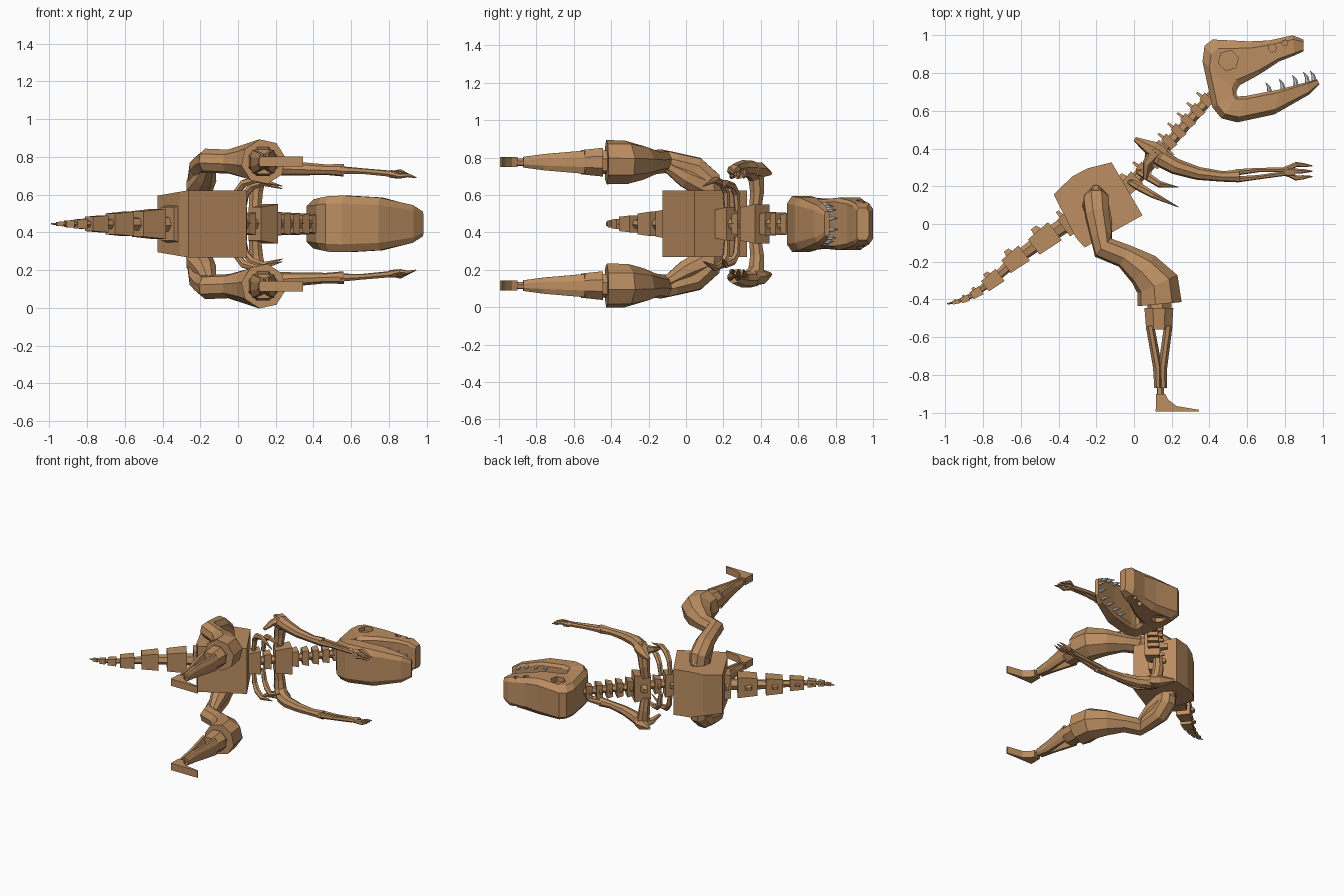
import bpy, bmesh, math
from mathutils import Vector, Matrix

C = 0.445  # height of the symmetry plane (the skeleton lies on its side)


def material(name, col):
    m = bpy.data.materials.new(name)
    m.diffuse_color = (*col, 1)
    return m


BONE = material("bone", (0.50, 0.27, 0.12))
TOOTH = material("tooth", (0.75, 0.75, 0.72))


def finish(name, bm, mat=BONE):
    bmesh.ops.recalc_face_normals(bm, faces=bm.faces)
    me = bpy.data.meshes.new(name)
    bm.to_mesh(me)
    bm.free()
    ob = bpy.data.objects.new(name, me)
    bpy.context.collection.objects.link(ob)
    me.materials.append(mat)
    return ob


def loft(name, rings, mat=BONE):
    bm = bmesh.new()
    vs = [[bm.verts.new(p) for p in r] for r in rings]
    n = len(vs[0])
    for a, b in zip(vs, vs[1:]):
        for i in range(n):
            j = (i + 1) % n
            bm.faces.new((a[i], a[j], b[j], b[i]))
    bm.faces.new(vs[0])
    bm.faces.new(vs[-1])
    return finish(name, bm, mat)


def tube(name, pts, radii, side=1, n=8, flat=(1,), mat=BONE):
    """Tapered tube; pts are x, y, distance from symmetry plane. flat scales it in z."""
    P = [Vector((x, y, C + side * z)) for x, y, z in pts]
    flat = list(flat) + [flat[-1]] * (len(P) - len(flat))
    rings, u, prev = [], None, None
    for i, p in enumerate(P):
        t = (P[min(i + 1, len(P) - 1)] - P[max(i - 1, 0)]).normalized()
        if u is None:
            u = t.orthogonal().normalized()
        else:
            u = prev.rotation_difference(t) @ u
        v = t.cross(u)
        prev = t
        ring = []
        for k in range(n):
            a = 2 * math.pi * (k + 0.5) / n
            o = (u * math.cos(a) + v * math.sin(a)) * radii[i]
            o.z *= flat[i]
            ring.append(p + o)
        rings.append(ring)
    return loft(name, rings, mat)


def plate(name, prof, z0, z1):
    return loft(name, [[(x, y, z) for x, y in prof] for z in (z0, z1)])


def vertebra(name, x, y, ang, length, height, width, spine=0.03, taper=0.85):
    """Tapered block along ang, with a short spine on its upper side."""
    R = Matrix.Translation((x, y, C)) @ Matrix.Rotation(ang, 4, 'Z')
    rings = []
    for u, k in ((-length / 2, taper), (length / 2, 1)):
        h, w = height / 2 * k, width / 2 * k
        rings.append([R @ Vector((u, a * h, b * w)) for a, b in ((-1, -1), (1, -1), (1, 1), (-1, 1))])
    loft(name, rings)
    rings = []
    for v, k in ((height * 0.4, 1), (height / 2 + spine, 0.6)):
        l, w = length * 0.2 * k, width * 0.12 * k
        rings.append([R @ Vector((a * l - v * 0.1, v, b * w)) for a, b in ((-1, -1), (1, -1), (1, 1), (-1, 1))])
    loft(name + "_spine", rings)


# Skull: one C-shaped loft from snout round the back to the jaw tip
sections = [((.898, .978), (.898, .915), .085), ((.84, 1.0), (.85, .893), .11),
            ((.718, .973), (.77, .862), .125), ((.61, .968), (.665, .793), .14),
            ((.416, .978), (.56, .735), .135), ((.374, .945), (.548, .715), .13),
            ((.363, .862), (.543, .705), .13), ((.416, .618), (.543, .69), .14),
            ((.463, .56), (.55, .676), .148), ((.548, .539), (.60, .68), .15),
            ((.744, .581), (.77, .713), .14), ((.93, .687), (.915, .752), .10),
            ((.983, .74), (.972, .766), .065)]
rings = []
for o, i, w in sections:
    o, i = Vector((*o, 0)), Vector((*i, 0))
    ring = []
    for f, k in ((0, .72), (.2, 1), (.88, 1), (1, .85), (1, -.85), (.88, -1), (.2, -1), (0, -.72)):
        p = o.lerp(i, f)
        ring.append((p.x, p.y, C + k * w))
    rings.append(ring)
skull = loft("skull", rings)

# Eye sockets and nostrils
for s in (-1, 1):
    for x, y, r, z in ((.50, .867, .055, .15), (.733, .932, .022, .13), (.80, .96, .016, .125)):
        cut = tube("socket_cutter", [(x, y, z - .05), (x, y, z + .05)], [r, r], s, 6)
        cut.hide_render = True
        cut.hide_viewport = True
        m = skull.modifiers.new("socket", 'BOOLEAN')
        m.operation = 'DIFFERENCE'
        m.solver = 'EXACT'
        m.object = cut

# Teeth along the jaw
for s in (-1, 1):
    for x, y, z in ((.72, .695, .11), (.79, .715, .105), (.86, .735, .095), (.92, .75, .075), (.955, .758, .03)):
        tube("tooth", [(x, y, z), (x - .005, y + .03, z), (x - .022, y + .055, z)],
             [.014, .010, .001], s, 6, mat=TOOTH)

# Pelvis block, narrower at the tail end
pelvis = [(-.426, .157, .15), (-.326, .253, .16), (-.246, .295, .178), (-.119, .327, .178),
          (.045, .046, .178), (-.262, -.125, .178), (-.31, -.07, .17)]
loft("pelvis", [[(x, y, C + s * w) for x, y, w in pelvis] for s in (-1, 1)])

# Tail, back, chest and neck vertebrae with a core running through them
tail = [(-.345, -.0, .07, .13, .21), (-.475, -.08, .14, .12, .16), (-.63, -.19, .12, .10, .13),
        (-.75, -.30, .10, .08, .09), (-.835, -.365, .06, .05, .055), (-.895, -.398, .045, .035, .04),
        (-.945, -.414, .035, .022, .025)]
for k, (x, y, l, h, w) in enumerate(tail):
    a = math.atan2(.11, .145) if k < 4 else math.radians(30 - 8 * (k - 4))
    vertebra("tail_vertebra", x, y, a, l, h, w, h * .2)
tube("tail_core", [(-.3, .04, 0), (-.48, -.08, 0), (-.63, -.19, 0), (-.75, -.30, 0),
                   (-.84, -.367, 0), (-.90, -.40, 0), (-.99, -.424, 0)],
     [.045, .04, .032, .022, .016, .012, .004], n=6)
N = math.radians(46)
vertebra("back_vertebra", -.015, .215, N, .09, .09, .18)
vertebra("back_vertebra", .05, .285, N, .05, .08, .12)
vertebra("chest_block", .13, .365, N, .12, .11, .21, .05)
for k in range(5):
    vertebra("neck_vertebra", .185 + .05 * k, .435 + .055 * k, N, .045, .085 - .003 * k, .125 - .005 * k)
tube("neck_core", [(-.08, .14, 0), (.13, .365, 0), (.44, .71, 0)], [.035, .03, .028], n=6)

for s in (-1, 1):
    # Ribs
    for x, y, k, e in ((0, 0, 1, 0), (.045, .055, .93, .05)):
        tube("rib", [(-.02 + x, .22 + y, .07), (-.005 + x, .215 + y, .17 * k), (.03 + x, .195 + y, .215 * k),
                     (.10 + x * .8, .155 + y, .235 * k), (.235, .09 + y + e, .20 * k)],
             [.016, .02, .022, .018, .002], s, 6)

    # Thigh: leaves the hip sideways, then swings down to a flared knee
    tube("thigh", [(-.20, .13, .15), (-.20, .12, .23), (-.195, .05, .295), (-.175, -.06, .325),
                   (-.165, -.125, .335), (-.05, -.17, .33), (.05, -.24, .33), (.125, -.32, .33),
                   (.135, -.425, .33)],
         [.068, .072, .068, .06, .065, .065, .095, .118, .12], s, 8)
    tube("hip_muscle", [(-.20, .20, .17), (-.205, .11, .20), (-.17, .0, .25), (-.15, -.10, .31)],
         [.02, .075, .06, .035], s, 8)

    # Shin: a head, two bones with a gap, and an ankle
    tube("knee_pin", [(.135, -.41, .33), (.135, -.46, .33)], [.065, .065], s, 6)
    tube("shin_head", [(.132, -.445, .33), (.133, -.56, .33)], [.083, .074], s, 8, (1, .95))
    for x0, x1 in ((.085, .125), (.182, .152)):
        tube("shin_bone", [(x0, -.54, .33), (x1, -.76, .33), (x1 + .003, -.87, .33)],
             [.024, .026, .022], s, 8, (2.8, 1.8, 1.4))
    tube("ankle_pin", [(.14, -.85, .33), (.14, -.92, .33)], [.02, .02], s, 6)
    foot = [(.117, -.90), (.165, -.90), (.18, -.93), (.225, -.965), (.345, -.985), (.345, -.995), (.115, -.995)]
    plate("foot", foot, C + s * .33 - .027, C + s * .33 + .027)

    # Shoulder blade and upper arm
    tube("shoulder_blade", [(.005, .45, .27), (.10, .395, .285), (.16, .36, .29)], [.012, .045, .04], s, 6)
    tube("upper_arm", [(.09, .37, .08), (.095, .38, .17), (.105, .375, .25), (.15, .345, .295),
                       (.22, .305, .298), (.34, .268, .292), (.47, .252, .287), (.56, .255, .285)],
         [.035, .04, .046, .048, .043, .035, .028, .034], s, 8)
    tube("lower_shoulder", [(.06, .24, .26), (.07, .32, .28), (.12, .38, .29)], [.012, .025, .045], s, 6)

    # Forearm: two slim bones
    for d in (-.02, .018):
        tube("forearm_bone", [(.54, .256 + d, .285), (.66, .268 + d, .28), (.80, .278 + d * .5, .267)],
             [.017, .012, .013], s, 6, (1.3,))

    # Hand and three fingers
    tube("palm", [(.785, .278, .268), (.81, .28, .265), (.85, .282, .26)], [.016, .03, .03], s, 6, (.7,))
    for d in (-1, 0, 1):
        tube("finger", [(.81, .28 + d * .012, .265), (.86, .28 + d * .036, .265 + .012 * d),
                        (.90, .28 + d * .032, .258), (.945, .28 + d * .028, .245)],
             [.014, .014, .011, .003], s, 6)
